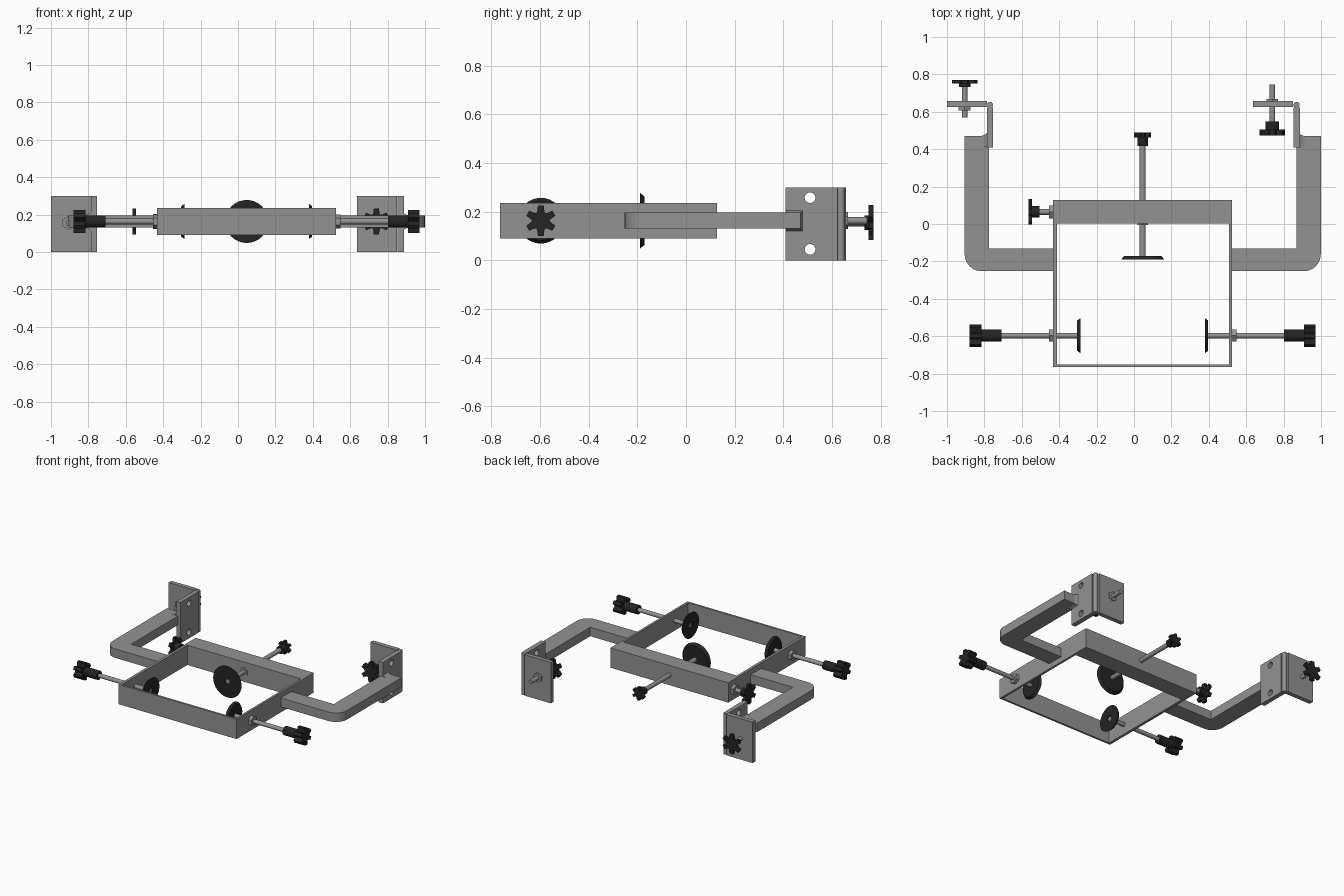
import bpy, bmesh, math
from mathutils import Vector

if "Cube" in bpy.data.objects:
    bpy.data.objects.remove(bpy.data.objects["Cube"])


def material(name, rgb):
    m = bpy.data.materials.new(name)
    m.diffuse_color = (*rgb, 1)
    m.use_nodes = True
    m.node_tree.nodes["Principled BSDF"].inputs["Base Color"].default_value = m.diffuse_color
    return m


STEEL = material("steel grey", (0.29, 0.29, 0.29))
BLACK = material("black plastic", (0.018, 0.018, 0.018))
CX, CZ = 0.0465, 0.163          # symmetry plane and spindle height


def loft(name, rings, mat, closed=False, smooth=False):
    """Skin a list of point rings; cap the ends or close into a loop."""
    bm = bmesh.new()
    vs = [[bm.verts.new(p) for p in ring] for ring in rings]
    n = len(vs[0])
    pairs = list(zip(vs, vs[1:])) + ([(vs[-1], vs[0])] if closed else [])
    for a, b in pairs:
        for i in range(n):
            j = (i + 1) % n
            bm.faces.new((a[i], a[j], b[j], b[i]))
    if not closed:
        bm.faces.new(vs[0])
        bm.faces.new(vs[-1])
    bmesh.ops.recalc_face_normals(bm, faces=bm.faces)
    me = bpy.data.meshes.new(name)
    bm.to_mesh(me)
    bm.free()
    me.materials.append(mat)
    ob = bpy.data.objects.new(name, me)
    bpy.context.collection.objects.link(ob)
    if smooth:
        bpy.ops.object.select_all(action='DESELECT')
        ob.select_set(True)
        bpy.context.view_layer.objects.active = ob
        bpy.ops.object.shade_smooth_by_angle(angle=math.radians(35))
    return ob


def rect(x0, x1, y0, y1, z):
    return [(x0, y0, z), (x1, y0, z), (x1, y1, z), (x0, y1, z)]


def box(name, x0, x1, y0, y1, z0, z1, mat=STEEL):
    return loft(name, [rect(x0, x1, y0, y1, z) for z in (z0, z1)], mat)


def polygon(n):
    return [(math.cos(2 * math.pi * i / n), math.sin(2 * math.pi * i / n)) for i in range(n)]


def star():
    """Six-lobed knob outline with scooped notches."""
    pts = []
    for k in range(6):
        for i in range(9):
            t = i / 8
            a = math.radians(60 * k + 11 + 38 * t)
            r = 1 - 0.42 * max(0, math.sin(math.pi * t)) ** 0.7
            pts.append((r * math.cos(a), r * math.sin(a)))
    return pts


def turned(name, origin, d, profile, mat, outline=None):
    """Sweep an outline along direction d; profile is (distance, radius)."""
    o, d, u = Vector(origin), Vector(d), Vector((0, 0, 1))
    if abs(d.z) > 0.5:
        u = Vector((1, 0, 0))
    v = d.cross(u)
    out = outline or polygon(32)
    rings = [[o + d * s + u * (p * r) + v * (q * r) for p, q in out] for s, r in profile]
    return loft(name, rings, mat, smooth=outline is None)


def rod(name, origin, d, a, b, r, mat=STEEL, outline=None):
    return turned(name, origin, d, [(a, r), (b, r)], mat, outline)


def screw(label, origin, d, shaft, hub, knob, nut, pad=None):
    """Threaded shaft with hub, star knob, hex nut and optional pressure pad."""
    rod(label + "_shaft", origin, d, *shaft, STEEL)
    rod(label + "_hub", origin, d, *hub, BLACK)
    rod(label + "_knob", origin, d, *knob, BLACK, star())
    rod(label + "_nut", origin, d, *nut, STEEL, polygon(6))
    if pad:
        tip, base, r = pad
        k = 0.007 if base > tip else -0.007
        turned(label + "_pad", origin, d,
               [(base, r * 0.86), (tip, r), (tip, 0.02), (tip + k, 0.02)], BLACK)


# Rectangular frame with a thick back bar
Z0, Z1 = 0.09, 0.235
outer = (-0.433, 0.524, -0.765, 0.128)
inner = (-0.413, 0.508, -0.75, 0.002)
loft("frame", [rect(*outer, Z0), rect(*outer, Z1), rect(*inner, Z1), rect(*inner, Z0)],
     STEEL, closed=True)

# Side arms with a rounded outer elbow and flared joint to the hinge
for side, s in (("left", -1), ("right", 1)):
    R = 0.09
    path = [(0.476, -0.13), (0.476, -0.252)]
    for i in range(11):
        a = math.radians(-90 + 9 * i)
        path.append((0.952 - R + R * math.cos(a), -0.252 + R + R * math.sin(a)))
    path += [(0.952, 0.47), (0.822, 0.47), (0.822, -0.13)]
    loft(side + "_arm", [[(CX + s * x, y, z) for x, y in path] for z in (0.13, 0.196)],
         STEEL, smooth=True)
    rings = []
    for i in range(7):
        a = math.radians(15 * i)
        e = 0.034 * (1 - math.sin(a))
        x = CX + s * (0.828 + 0.045 * (1 - math.cos(a)))
        rings.append([(x, 0.411, 0.13 - e), (x, 0.47 + e, 0.13 - e),
                      (x, 0.47 + e, 0.196 + e), (x, 0.411, 0.196 + e)])
    loft(side + "_arm_flare", rings, STEEL, smooth=True)

# Hinges: drilled fixed leaf, pin, and swinging leaf
for side, x0, x1, pin, leaf0, leaf1 in (
        ("left", -0.787, -0.754, -0.77, -1.0, -0.787),
        ("right", 0.853, 0.888, 0.869, 0.637, 0.85)):
    fixed = box(side + "_hinge_fixed_leaf", x0, x1, 0.41, 0.622, 0, 0.3)
    for i, z in enumerate((0.045, 0.258)):
        hole = rod(f"{side}_hole_cutter_{i}", (x0, 0.51, z), (1, 0, 0), -0.05, 0.09, 0.022)
        hole.hide_render = True
        hole.hide_set(True)
        cut = fixed.modifiers.new("bolt_hole", 'BOOLEAN')
        cut.operation = 'DIFFERENCE'
        cut.solver = 'EXACT'
        cut.object = hole
    rod(side + "_hinge_pin", (pin, 0.637, 0), (0, 0, 1), 0, 0.3, 0.016)
    box(side + "_hinge_swing_leaf", leaf0, leaf1, 0.625, 0.657, 0, 0.3)

# Clamp screws through the swinging leaves
Y = (0, 1, 0)
screw("left_clamp", (-0.905, 0, 0.155), Y, (0.57, 0.74, 0.015), (0.733, 0.752, 0.03),
      (0.75, 0.77, 0.073), (0.608, 0.628, 0.037))
screw("right_clamp", (0.74, 0, CZ), Y, (0.5, 0.745, 0.015), (0.503, 0.547, 0.036),
      (0.473, 0.505, 0.072), (0.65, 0.667, 0.035))

# Back spindle with the large pad
screw("back_spindle", (CX, 0, CZ), Y, (-0.185, 0.46, 0.016), (0.418, 0.465, 0.028),
      (0.463, 0.49, 0.048), (-0.005, 0.005, 0.033), (-0.19, -0.17, 0.115))

# Mirrored side spindles
for side, s in (("left", -1), ("right", 1)):
    screw(side + "_spindle", (CX, -0.597, CZ), (s, 0, 0), (0.336, 0.79, 0.015),
          (0.755, 0.865, 0.032), (0.862, 0.925, 0.063), (0.475, 0.502, 0.037),
          (0.332, 0.35, 0.094))

# Locking knob on the left end of the back bar
screw("lock", (0, 0.065, CZ), (-1, 0, 0), (0.42, 0.53, 0.016), (0.505, 0.548, 0.031),
      (0.545, 0.565, 0.072), (0.43, 0.455, 0.04))
